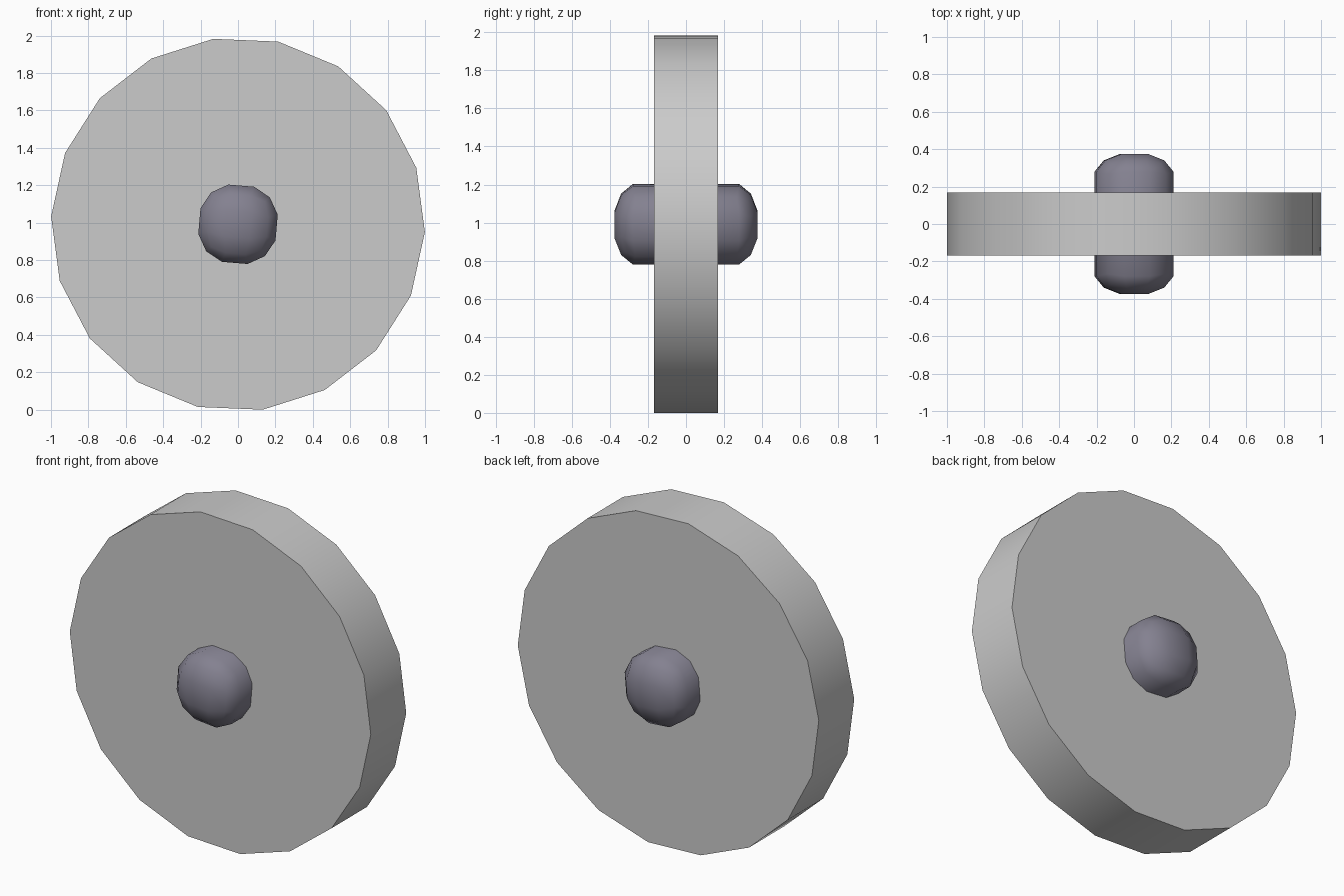
import bpy, bmesh
from math import cos, sin, radians

if "Cube" in bpy.data.objects:
    bpy.data.objects.remove(bpy.data.objects["Cube"])

CENTRE_Z = 0.991


def finish(name, bm, angle):
    bmesh.ops.recalc_face_normals(bm, faces=bm.faces)
    mesh = bpy.data.meshes.new(name)
    bm.to_mesh(mesh)
    bm.free()
    ob = bpy.data.objects.new(name, mesh)
    bpy.context.collection.objects.link(ob)
    ob.location.z = CENTRE_Z
    bpy.ops.object.select_all(action='DESELECT')
    ob.select_set(True)
    bpy.context.view_layer.objects.active = ob
    bpy.ops.object.shade_smooth_by_angle(angle=radians(angle))
    return ob


# Wheel: 18-sided disc facing the front, smooth rim and flat caps
bm = bmesh.new()
ring = [radians(20 * i - 2.4) for i in range(18)]
face = bm.faces.new([bm.verts.new((cos(a), -0.168, sin(a))) for a in ring])
ext = bmesh.ops.extrude_face_region(bm, geom=[face], use_keep_orig=True)
new_verts = [g for g in ext["geom"] if isinstance(g, bmesh.types.BMVert)]
bmesh.ops.translate(bm, verts=new_verts, vec=(0, 0.336, 0))
finish("wheel", bm, 40)

# Hub: cube rounded to a low-poly ball, its two ends pulled out through the wheel
bm = bmesh.new()
bmesh.ops.create_cube(bm, size=2)
bmesh.ops.subdivide_edges(bm, edges=bm.edges[:], cuts=2, use_grid_fill=True)
for v in bm.verts:
    v.co.normalize()
    side = 1 if v.co.y > 0 else -1
    v.co.x *= 0.229
    v.co.z *= 0.229
    v.co.y = side * (0.375 + (abs(v.co.y) - 0.9045) * 0.16)
hub = finish("hub", bm, 80)
hub.rotation_euler.y = radians(4.8)

mat = bpy.data.materials.new("dark_hub")
mat.diffuse_color = (0.23, 0.22, 0.28, 1)
mat.use_nodes = True
mat.node_tree.nodes["Principled BSDF"].inputs["Base Color"].default_value = mat.diffuse_color
hub.data.materials.append(mat)
